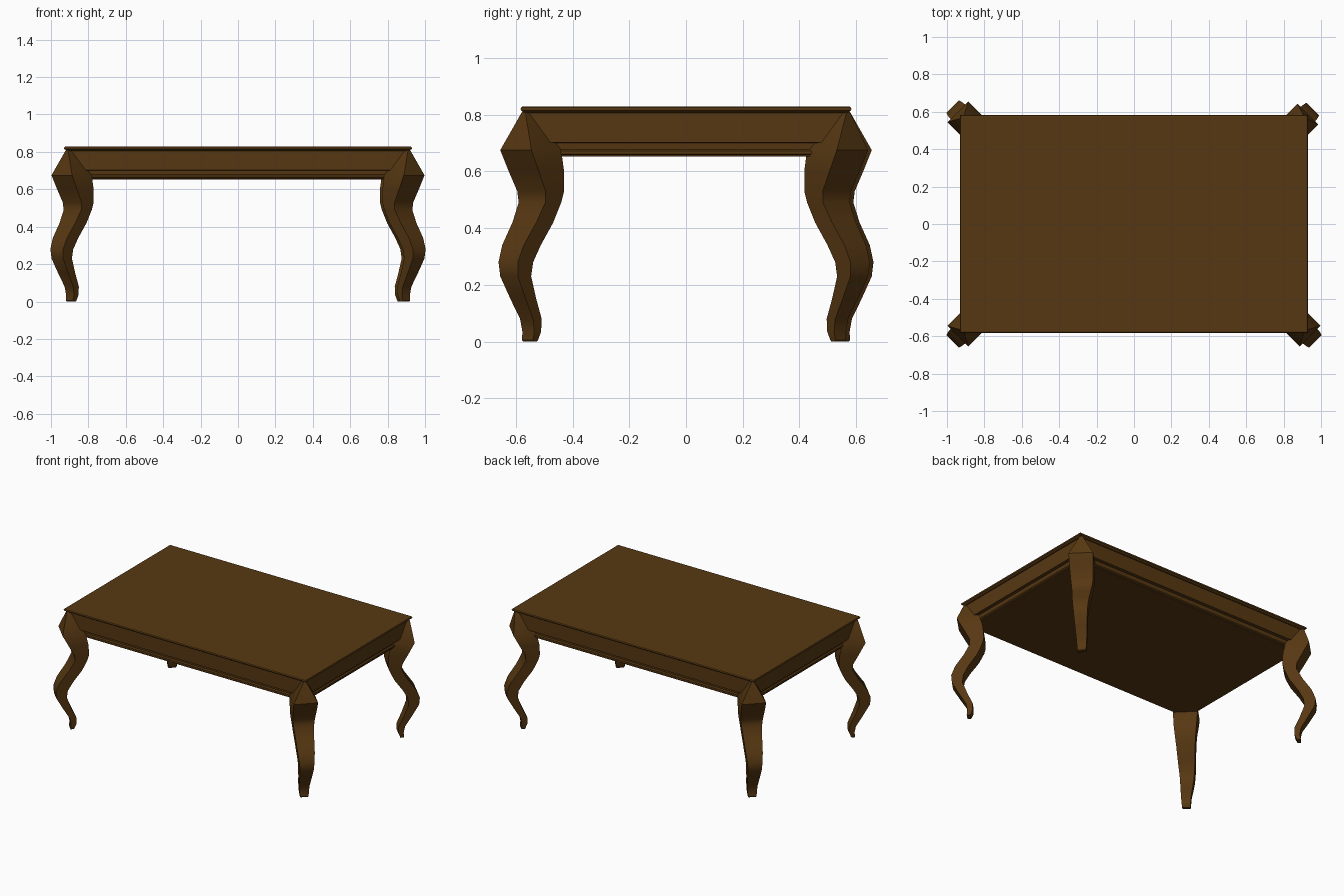
import bpy, bmesh, math

if "Cube" in bpy.data.objects:
    bpy.data.objects.remove(bpy.data.objects["Cube"])

wood = bpy.data.materials.new("dark_wood")
wood.diffuse_color = (0.095, 0.039, 0.006, 1)
wood.use_nodes = True
wood.node_tree.nodes["Principled BSDF"].inputs["Base Color"].default_value = wood.diffuse_color


def loft(name, rings, smooth_angle):
    """Skin a stack of four-sided rings into a closed solid."""
    bm = bmesh.new()
    loops = [[bm.verts.new(p) for p in ring] for ring in rings]
    for a, b in zip(loops, loops[1:]):
        for k in range(4):
            n = (k + 1) % 4
            bm.faces.new((a[k], a[n], b[n], b[k]))
    bm.faces.new(loops[0])
    bm.faces.new(loops[-1])
    bmesh.ops.recalc_face_normals(bm, faces=bm.faces)
    mesh = bpy.data.meshes.new(name)
    bm.to_mesh(mesh)
    bm.free()
    mesh.materials.append(wood)
    obj = bpy.data.objects.new(name, mesh)
    bpy.context.collection.objects.link(obj)
    bpy.ops.object.select_all(action='DESELECT')
    obj.select_set(True)
    bpy.context.view_layer.objects.active = obj
    bpy.ops.object.shade_smooth_by_angle(angle=math.radians(smooth_angle))
    return obj


def moulding(name, profile):
    """Rectangular body; profile gives (inset from the table edge, height)."""
    rings = []
    for inset, z in profile:
        x, y = 0.93 - inset, 0.583 - inset
        rings.append([(x, y, z), (-x, y, z), (-x, -y, z), (x, -y, z)])
    return loft(name, rings, 25)


# Table top with a small rounded lip
moulding("table_top", [(0.014, 0.806), (0.006, 0.812), (0.001, 0.815), (0, 0.821),
                       (0.002, 0.826), (0.007, 0.829)])

# Apron with a stepped lower moulding, closed underneath
moulding("apron", [(0.02, 0.81), (0.02, 0.702), (0.042, 0.700), (0.044, 0.678),
                   (0.036, 0.672), (0.036, 0.662), (0.042, 0.658), (0.042, 0.652)])

# Curved leg sections: height, outer centre, inner centre, half width (along y)
sections = [
    (0.812, 0.572, 0.550, 0.005), (0.675, 0.600, 0.495, 0.055),
    (0.600, 0.572, 0.483, 0.053), (0.530, 0.545, 0.480, 0.050),
    (0.490, 0.543, 0.487, 0.047), (0.420, 0.570, 0.510, 0.042),
    (0.340, 0.610, 0.550, 0.038), (0.280, 0.627, 0.573, 0.034),
    (0.230, 0.624, 0.577, 0.031), (0.150, 0.592, 0.555, 0.027),
    (0.080, 0.562, 0.532, 0.023), (0.035, 0.556, 0.532, 0.021),
    (0.005, 0.559, 0.541, 0.019), (0.000, 0.557, 0.543, 0.017),
]
DX = 0.342  # x minus y along the leg's diagonal


def leg(name, sx, sy, pull):
    rings = []
    for z, o, i, h in sections:
        p = pull if z < 0.8 else 0
        o, i = o - p, i - p
        ring = [(o + DX + h, o - h), (o + DX - h, o + h),
                (i + DX - h, i + h), (i + DX + h, i - h)]
        rings.append([(sx * x, sy * y, z) for x, y in ring])
    loft(name, rings, 35)


# Four legs set diagonally at the corners
leg("front_left_leg", -1, -1, 0)
leg("front_right_leg", 1, -1, 0)
leg("back_left_leg", -1, 1, 0)
leg("back_right_leg", 1, 1, 0.013)
